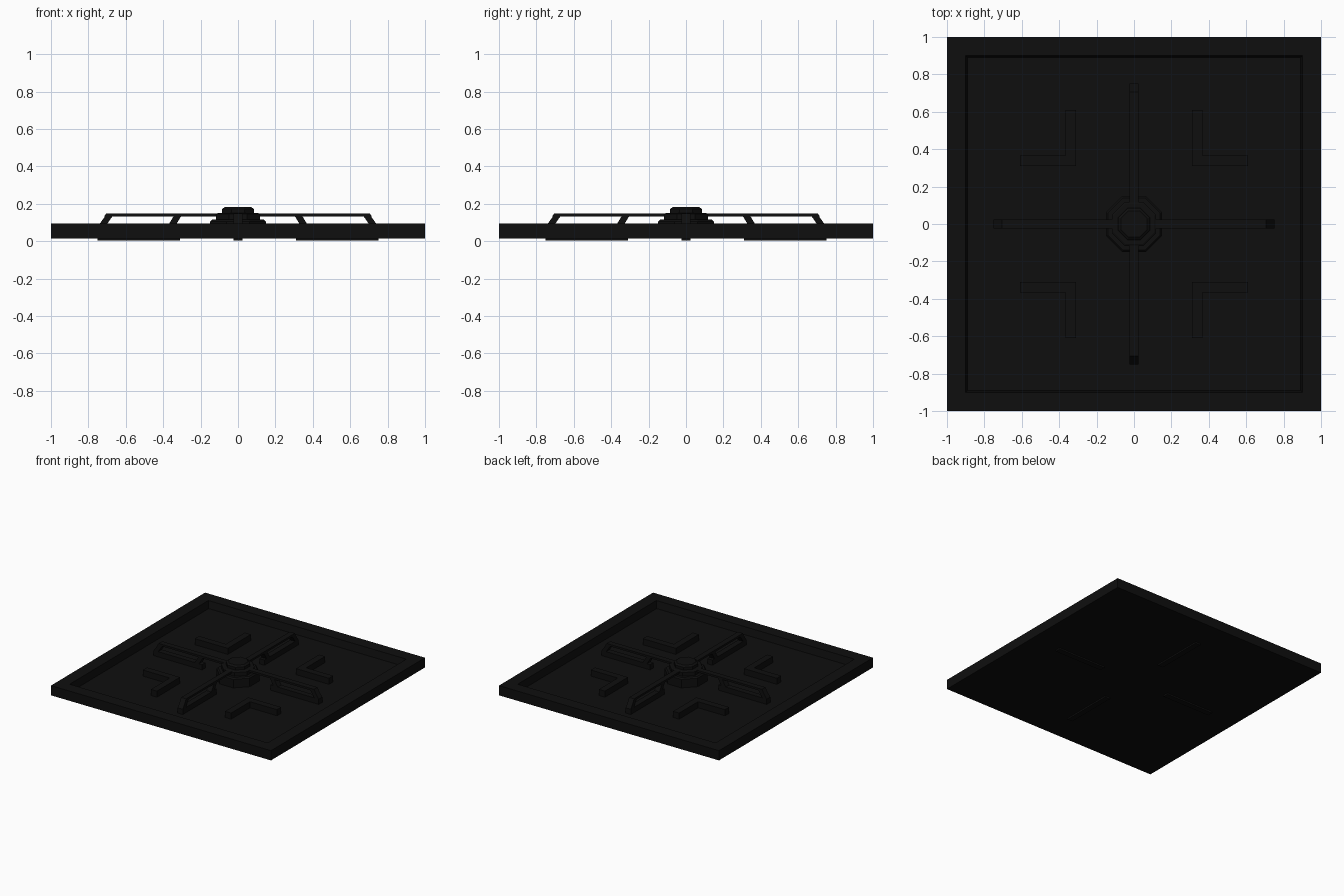
import bpy, bmesh, math
from mathutils import Matrix

if "Cube" in bpy.data.objects:
    bpy.data.objects.remove(bpy.data.objects["Cube"])

black = bpy.data.materials.new("soft_black")
black.diffuse_color = (0.0045, 0.0045, 0.0045, 1)
black.use_nodes = True
black.node_tree.nodes["Principled BSDF"].inputs["Base Color"].default_value = black.diffuse_color


def finish(bm, name):
    bmesh.ops.recalc_face_normals(bm, faces=bm.faces)
    me = bpy.data.meshes.new(name)
    bm.to_mesh(me)
    bm.free()
    me.materials.append(black)
    ob = bpy.data.objects.new(name, me)
    bpy.context.collection.objects.link(ob)
    return ob


def prism(bm, pts, lo, hi, axis="z", turn=0):
    """Extrude an outline along z, or an x-z outline along y, then turn about z."""
    def place(p, d):
        return (p[0], p[1], d) if axis == "z" else (p[0], d, p[1])
    rot = Matrix.Rotation(turn, 3, "Z")
    a = [bm.verts.new(place(p, lo)) for p in pts]
    b = [bm.verts.new(place(p, hi)) for p in pts]
    bm.faces.new(a[::-1])
    bm.faces.new(b)
    n = len(pts)
    for i in range(n):
        bm.faces.new((a[i], a[(i + 1) % n], b[(i + 1) % n], b[i]))
    bmesh.ops.transform(bm, matrix=rot.to_4x4(), verts=a + b)


def square_rings(name, rings):
    """Loft square rings of (half size, z) and cap both ends."""
    bm = bmesh.new()
    loops = [[bm.verts.new((sx * r, sy * r, z)) for sx, sy in
              ((-1, -1), (1, -1), (1, 1), (-1, 1))] for r, z in rings]
    for a, b in zip(loops, loops[1:]):
        for i in range(4):
            bm.faces.new((a[i], a[(i + 1) % 4], b[(i + 1) % 4], b[i]))
    bm.faces.new(loops[0])
    bm.faces.new(loops[-1])
    return finish(bm, name)


# square tray with raised rim
square_rings("tray", [(1, 0.015), (1, 0.095), (0.9, 0.095), (0.89, 0.035)])

# stepped octagonal hub
bm = bmesh.new()
profile = [(0.15, 0.015), (0.15, 0.105), (0.14, 0.115), (0.118, 0.115),
           (0.118, 0.145), (0.108, 0.15), (0.085, 0.15), (0.085, 0.172),
           (0.07, 0.183)]
sides = 8
loops = []
for r, z in profile:
    r /= math.cos(math.pi / sides)
    loops.append([bm.verts.new((r * math.cos((i + 0.5) * math.tau / sides),
                                r * math.sin((i + 0.5) * math.tau / sides), z))
                  for i in range(sides)])
for a, b in zip(loops, loops[1:]):
    for i in range(sides):
        j = (i + 1) % sides
        bm.faces.new((a[i], a[j], b[j], b[i]))
bm.faces.new(loops[0])
bm.faces.new(loops[-1])
finish(bm, "hub")

# base ribs, slanted legs and spokes on the four axes
ribs, legs, spokes, corners = (bmesh.new() for _ in range(4))
W = 0.023
for k in range(4):
    t = k * math.pi / 2
    prism(ribs, [(0.31, 0.003), (0.75, 0.003), (0.75, 0.078), (0.31, 0.078)], -W, W, "y", t)
    prism(legs, [(0.338, 0.078), (0.378, 0.078), (0.345, 0.132), (0.305, 0.132)], -W, W, "y", t)
    prism(legs, [(0.71, 0.078), (0.75, 0.078), (0.712, 0.132), (0.672, 0.132)], -W, W, "y", t)
    prism(spokes, [(0.08, 0.131), (0.716, 0.131), (0.706, 0.147), (0.08, 0.147)], -W, W, "y", t)
    # L-shaped corner blocks
    prism(corners, [(0.31, 0.31), (0.61, 0.31), (0.61, 0.365), (0.365, 0.365),
                    (0.365, 0.61), (0.31, 0.61)], 0.025, 0.085, "z", t)
finish(ribs, "base_ribs")
finish(legs, "spoke_legs")
finish(spokes, "spokes")
finish(corners, "corner_blocks")
